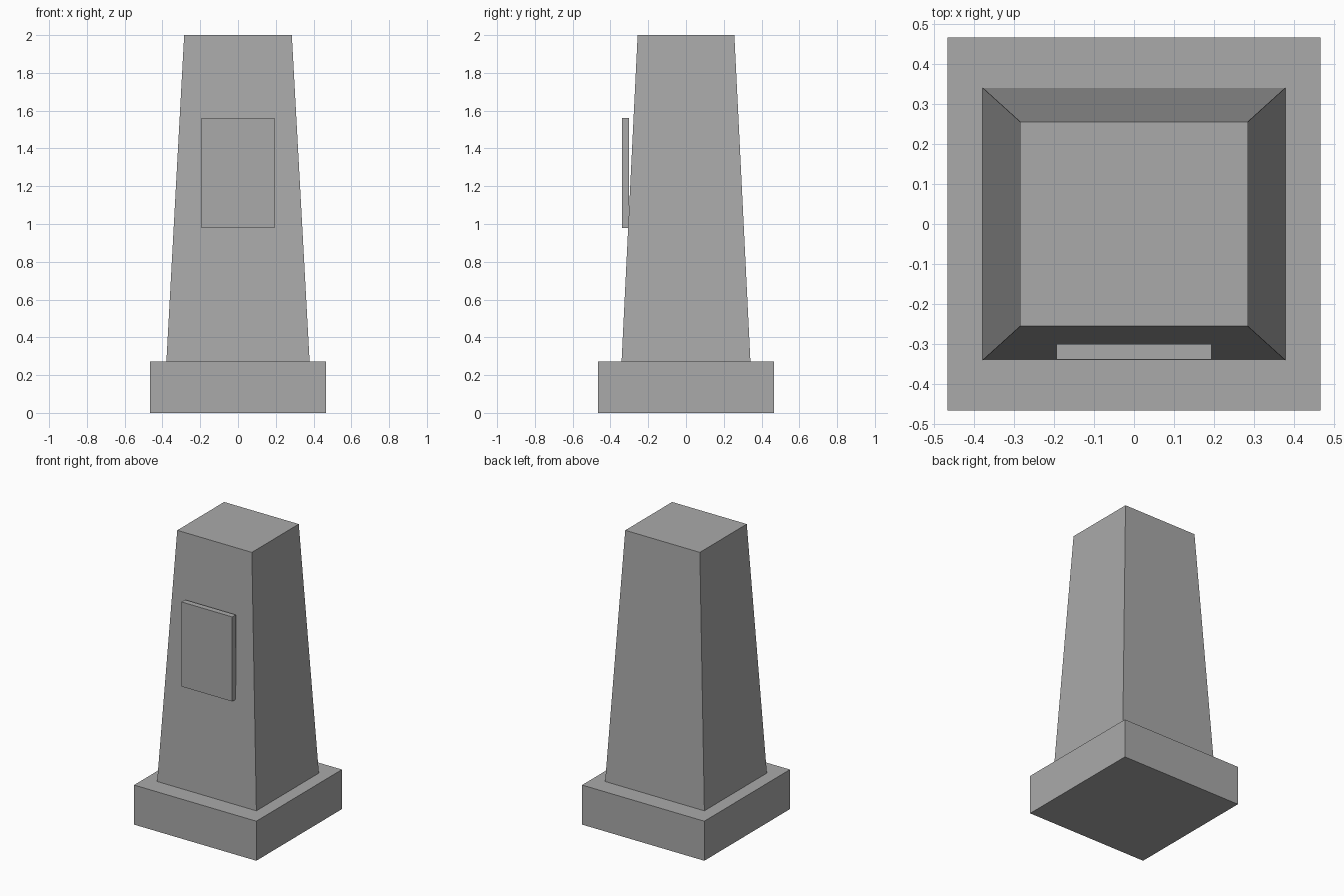
import bpy, bmesh

if "Cube" in bpy.data.objects:
    bpy.data.objects.remove(bpy.data.objects["Cube"])

stone = bpy.data.materials.new("grey stone")
stone.diffuse_color = (0.4, 0.4, 0.4, 1)
stone.use_nodes = True
stone.node_tree.nodes["Principled BSDF"].inputs["Base Color"].default_value = stone.diffuse_color


def block(name, bottom, top, z0, z1, y=0.0):
    """Four-sided block; bottom and top are (half width, half depth)."""
    bm = bmesh.new()
    bmesh.ops.create_cube(bm, size=2)
    for v in bm.verts:
        hx, hy = top if v.co.z > 0 else bottom
        v.co = (v.co.x * hx, y + v.co.y * hy, z1 if v.co.z > 0 else z0)
    mesh = bpy.data.meshes.new(name)
    bm.to_mesh(mesh)
    bm.free()
    mesh.materials.append(stone)
    obj = bpy.data.objects.new(name, mesh)
    bpy.context.collection.objects.link(obj)
    return obj


# Square plinth
block("plinth", (0.467, 0.467), (0.467, 0.467), 0, 0.273)
# Tapered shaft
block("shaft", (0.379, 0.341), (0.285, 0.256), 0.273, 2.0)
# Plaque on the front
block("plaque", (0.194, 0.0195), (0.194, 0.0195), 0.978, 1.562, y=-0.3205)
